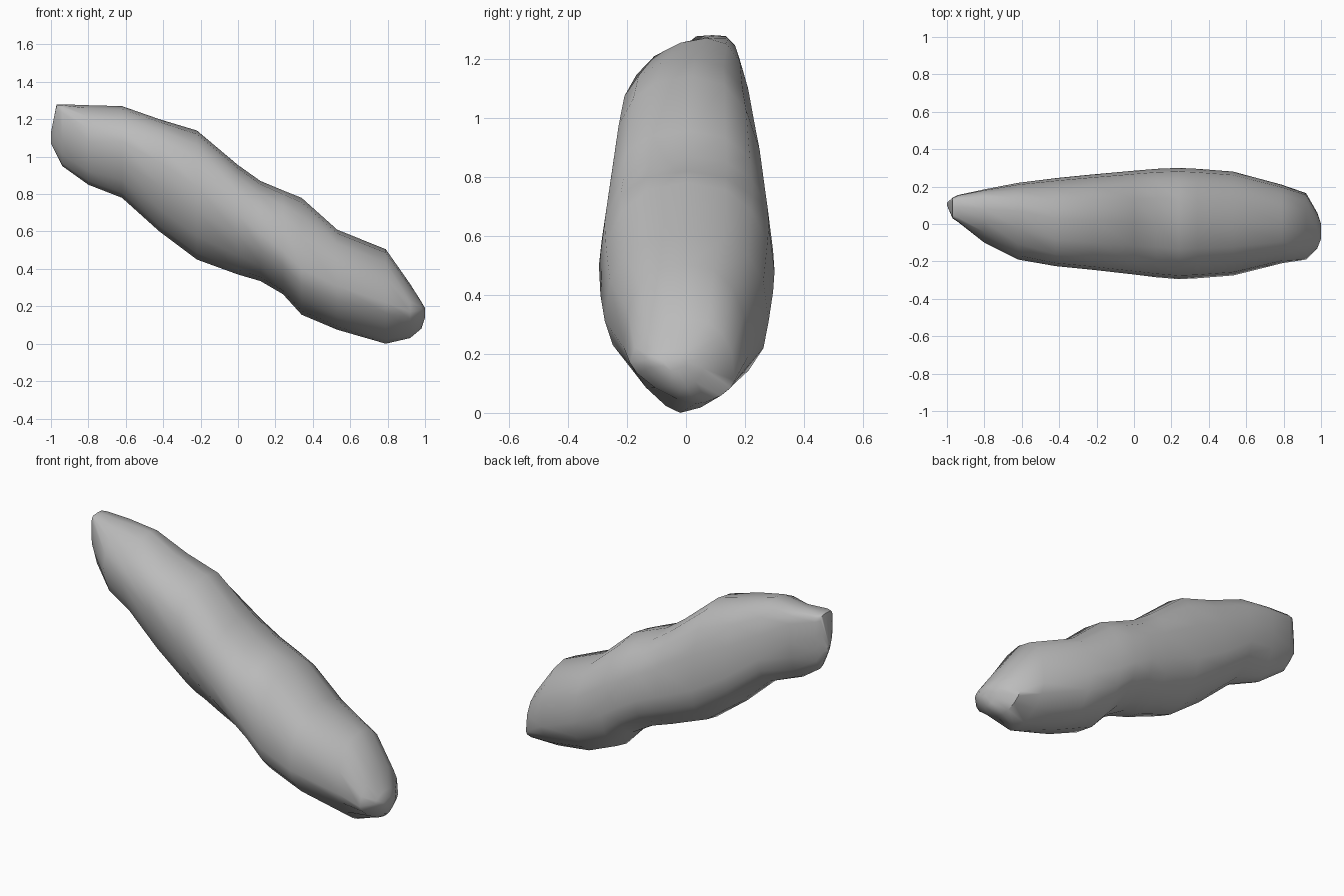
import bpy, bmesh, math

cube = bpy.data.objects.get("Cube")
if cube:
    bpy.data.objects.remove(cube, do_unlink=True)

# One grey stone colour
stone = bpy.data.materials.new("grey stone")
stone.use_nodes = True
GREY = (0.5, 0.5, 0.5, 1)
stone.diffuse_color = GREY
stone.node_tree.nodes["Principled BSDF"].inputs["Base Color"].default_value = GREY

# Cross-sections along the rock:
# x, then (y, z) of the crest, the keel, the front flank and the back flank
STATIONS = [
    (-1.0, (0.11, 1.13), (0.11, 1.07), (0.1, 1.1), (0.115, 1.1)),
    (-0.97, (0.09, 1.28), (0.11, 1.01), (0.03, 1.17), (0.14, 1.18)),
    (-0.94, (0.09, 1.28), (0.1, 0.95), (0.01, 1.14), (0.155, 1.15)),
    (-0.8, (0.08, 1.275), (0.06, 0.85), (-0.1, 1.08), (0.185, 1.1)),
    (-0.62, (0.07, 1.27), (0.04, 0.78), (-0.19, 1.08), (0.22, 0.96)),
    (-0.42, (0.03, 1.2), (0.03, 0.6), (-0.225, 0.97), (0.245, 0.81)),
    (-0.22, (0.02, 1.14), (0.03, 0.45), (-0.245, 0.84), (0.265, 0.69)),
    (0.0, (0.01, 0.955), (0.04, 0.37), (-0.27, 0.69), (0.285, 0.6)),
    (0.12, (0.01, 0.87), (0.06, 0.335), (-0.285, 0.59), (0.295, 0.55)),
    (0.24, (0, 0.82), (0.06, 0.265), (-0.295, 0.5), (0.3, 0.48)),
    (0.34, (0, 0.78), (0.06, 0.155), (-0.29, 0.4), (0.295, 0.41)),
    (0.53, (0, 0.61), (0.05, 0.075), (-0.275, 0.31), (0.28, 0.31)),
    (0.79, (0, 0.505), (-0.02, 0), (-0.21, 0.22), (0.21, 0.19)),
    (0.92, (0, 0.32), (0.03, 0.03), (-0.19, 0.17), (0.165, 0.11)),
    (0.98, (-0.03, 0.225), (-0.02, 0.08), (-0.13, 0.18), (0.06, 0.15)),
    (1.0, (-0.04, 0.19), (-0.04, 0.14), (-0.08, 0.165), (0.0, 0.165)),
]
STEPS = 4  # sides per quarter of a section


def quarter(flank, pole, n):
    """Superelliptic arc points between a flank and a crest or keel."""
    arc = []
    for i in range(STEPS + 1):
        a = math.pi / 2 * i / STEPS
        out, up = math.cos(a) ** (2 / n), math.sin(a) ** (2 / n)
        arc.append((pole[0] + (flank[0] - pole[0]) * out,
                    flank[1] + (pole[1] - flank[1]) * up))
    return arc


def section(x, crest, keel, front, back):
    """Ring squarer towards the high end, sloped at both ends and under the belly."""
    boxy = 2.4 + 12 * max(0, -x - 0.7)
    sloped = 1.8 if x > 0.9 or -0.9 < x < -0.5 else boxy
    belly = 1.5 if x > 0.7 else 1.9
    ring = quarter(back, crest, boxy)[:-1]
    ring += quarter(front, crest, sloped)[:0:-1]
    ring += quarter(front, keel, belly - 0.1)[:-1]
    ring += quarter(back, keel, belly + 0.1)[:0:-1]
    return [(x, y, z) for y, z in ring]


# Loft the rock through its sections and close both ends
bm = bmesh.new()
rings = [[bm.verts.new(p) for p in section(*s)] for s in STATIONS]
for a, b in zip(rings, rings[1:]):
    for i in range(len(a)):
        j = (i + 1) % len(a)
        bm.faces.new((a[i], a[j], b[j], b[i]))
bm.faces.new(rings[0])
bm.faces.new(rings[-1])
bmesh.ops.recalc_face_normals(bm, faces=bm.faces)

mesh = bpy.data.meshes.new("rock")
bm.to_mesh(mesh)
bm.free()
mesh.materials.append(stone)
rock = bpy.data.objects.new("rock", mesh)
bpy.context.collection.objects.link(rock)

# Smooth faces, keeping the hard ridges
bpy.ops.object.select_all(action="DESELECT")
rock.select_set(True)
bpy.context.view_layer.objects.active = rock
bpy.ops.object.shade_smooth_by_angle(angle=math.radians(50))
